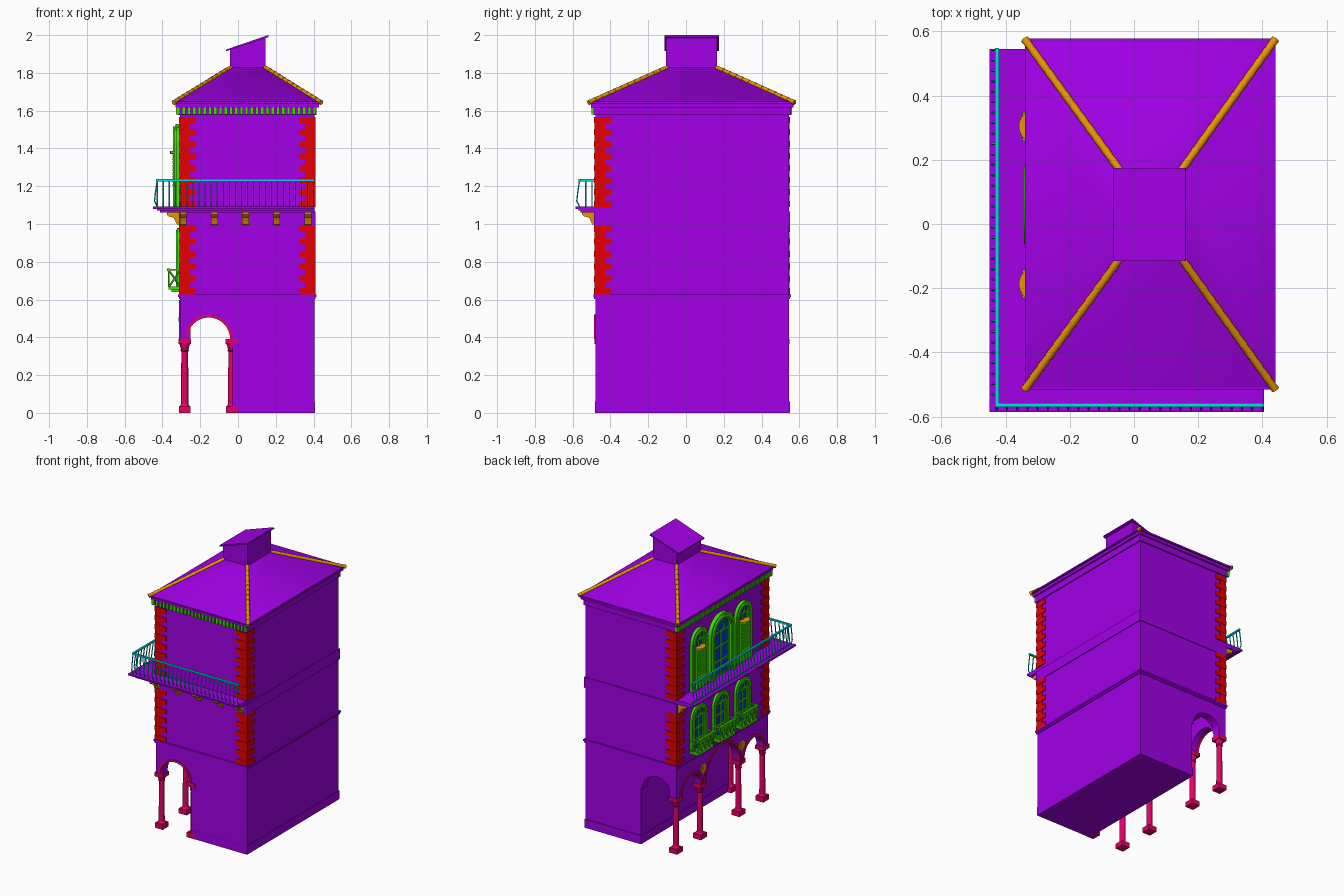
import bpy, bmesh, math
from mathutils import Vector, Matrix

old = bpy.data.objects.get("Cube")
if old:
    bpy.data.objects.remove(old)


def material(name, rgb):
    m = bpy.data.materials.new(name)
    m.use_nodes = True
    m.diffuse_color = (*rgb, 1)
    m.node_tree.nodes["Principled BSDF"].inputs["Base Color"].default_value = (*rgb, 1)
    return m


PURPLE = material("purple plaster", (0.36, 0, 0.8))
RED = material("red stone", (0.8, 0, 0))
GREEN = material("green trim", (0.05, 0.78, 0))
CYAN = material("cyan iron", (0, 0.77, 0.8))
ORANGE = material("orange clay", (0.8, 0.3, 0))
PINK = material("pink stone", (0.8, 0, 0.14))
BLUE = material("blue glass", (0, 0.05, 0.7))

# Wall planes of the house
X0, X1, Y0, Y1 = -0.307, 0.405, -0.48, 0.545


class Part:
    """Collects simple solids into one named object."""

    def __init__(self, name, mat):
        self.name, self.mat, self.bm = name, mat, bmesh.new()

    def box(self, x0, x1, y0, y1, z0, z1):
        m = Matrix.Translation(((x0 + x1) / 2, (y0 + y1) / 2, (z0 + z1) / 2))
        m = m @ Matrix.Diagonal((x1 - x0, y1 - y0, z1 - z0, 1))
        bmesh.ops.create_cube(self.bm, size=1, matrix=m)

    def ring_step(self, grow, z0, z1):
        self.box(X0 - grow, X1 + grow, Y0 - grow, Y1 + grow, z0, z1)

    def prism(self, outline, axis, a, b):
        """Extrude a (u, z) outline along x or y from a to b."""
        place = (lambda u, z, d: (d, u, z)) if axis == "x" else (lambda u, z, d: (u, d, z))
        near, far = ([self.bm.verts.new(place(u, z, d)) for u, z in outline] for d in (a, b))
        self.bm.faces.new(near)
        self.bm.faces.new(far[::-1])
        for i in range(len(near)):
            j = (i + 1) % len(near)
            self.bm.faces.new((near[j], near[i], far[i], far[j]))

    def rod(self, a, b, r, r2=None, sides=6):
        a, b = Vector(a), Vector(b)
        m = Matrix.Translation((a + b) / 2) @ (b - a).to_track_quat("Z", "Y").to_matrix().to_4x4()
        bmesh.ops.create_cone(self.bm, cap_ends=True, segments=sides, radius1=r,
                              radius2=r if r2 is None else r2, depth=(b - a).length, matrix=m)

    def lathe(self, profile, x, y, sides=16):
        for (r, z), (r2, z2) in zip(profile, profile[1:]):
            self.rod((x, y, z), (x, y, z2), r, r2, sides)

    def done(self, smooth=False):
        bmesh.ops.recalc_face_normals(self.bm, faces=self.bm.faces)
        me = bpy.data.meshes.new(self.name)
        self.bm.to_mesh(me)
        self.bm.free()
        me.materials.append(self.mat)
        ob = bpy.data.objects.new(self.name, me)
        bpy.context.collection.objects.link(ob)
        if smooth:
            bpy.ops.object.select_all(action="DESELECT")
            bpy.context.view_layer.objects.active = ob
            ob.select_set(True)
            bpy.ops.object.shade_smooth_by_angle(angle=math.radians(50))


def arc(c, z, r, n=16):
    """Half circle from the low side to the high side."""
    return [(c - r * math.cos(math.pi * i / n), z + r * math.sin(math.pi * i / n)) for i in range(n + 1)]


def window_shape(c, w, z0, top):
    return [(c - w / 2, z0)] + arc(c, top - w / 2, w / 2) + [(c + w / 2, z0)]


# Walls: solid core, loggia above arches, string courses
walls = Part("walls", PURPLE)
walls.box(-0.03, X1, Y0, Y1, 0, 0.6)
walls.ring_step(0, 0.6, 1.6)
walls.box(-0.033, X1 + 0.003, Y0 - 0.001, Y1 + 0.005, 0, 0.06)
walls.ring_step(0.011, 0.614, 0.626)
walls.ring_step(0.006, 0.602, 0.614)
walls.ring_step(0.006, 0.99, 1.065)
walls.done()

# Arcade on the left of the front, three sides
SPRING, MID = 0.392, 0.0325
col_y = [MID - 0.4825, MID - 0.215, MID + 0.215, MID + 0.4825]
arcade, archivolt = Part("arcade_walls", PURPLE), Part("arch_trim", PINK)
end_arch = (-0.155, 0.115)
side_arches = [((a + b) / 2, (b - a) / 2 - 0.022) for a, b in zip(col_y, col_y[1:])]


def arch_wall(arches, u0, u1, axis, face, inner, trim):
    bottom = [(u0, SPRING)]
    for c, r in arches:
        bottom += arc(c, SPRING, r)
        if trim:
            band = arc(c, SPRING, r + 0.013) + arc(c, SPRING, r - 0.002)[::-1]
            archivolt.prism(band, axis, face - 0.006, face + 0.012)
    arcade.prism(bottom + [(u1, SPRING), (u1, 0.605), (u0, 0.605)], axis, face, inner)


arch_wall([end_arch], X0, -0.03, "y", Y0, Y0 + 0.055, True)
arch_wall([end_arch], X0, -0.03, "y", Y1, Y1 - 0.055, False)
arch_wall(side_arches, Y0, Y1, "x", X0, X0 + 0.055, True)
arcade.done()
archivolt.done(True)

# Columns, plus one engaged against the inner wall
columns = Part("columns", PINK)
profile = [(0.029, 0.02), (0.029, 0.032), (0.022, 0.042), (0.02, 0.05), (0.018, 0.325),
           (0.023, 0.33), (0.02, 0.337), (0.029, 0.368)]
for x, y in [(-0.282, y) for y in col_y] + [(-0.033, col_y[0])]:
    columns.box(x - 0.031, x + 0.031, y - 0.033, y + 0.033, 0, 0.034)
    columns.lathe(profile, x, y)
    columns.box(x - 0.033, x + 0.033, y - 0.034, y + 0.034, 0.364, SPRING)
columns.done(True)

# Medallions between the side arches
medallions = Part("medallions", ORANGE)
for y in col_y[1:3]:
    for r, d in ((0.034, 0.003), (0.024, 0.005), (0.012, 0.007)):
        medallions.rod((X0 + 0.01, y, 0.495), (X0 - d, y, 0.495), r, sides=20)
medallions.done(True)

# Corner quoins, alternating long and short blocks
quoins = Part("quoins", RED)
for z0, z1, n in ((0.627, 0.99, 11), (1.09, 1.567, 15)):
    h = (z1 - z0) / n
    for i in range(n):
        w = 0.082 if i % 2 == 0 else 0.05
        p = 0.006 if i % 2 == 0 else 0.004
        za, zb = z0 + i * h, z0 + i * h + h
        for y in ((Y0 - p, Y0 + w), (Y1 - w, Y1 + p)):
            quoins.box(X0 - p, X0 + w, *y, za, zb)
        quoins.box(X1 - w, X1 + p, Y0 - p, Y0 + w, za, zb)
quoins.done()

# Cornice and dentils
cornice = Part("cornice", PURPLE)
for grow, z0, z1 in ((0.01, 1.577, 1.618), (0.023, 1.618, 1.637), (0.033, 1.637, 1.648)):
    cornice.ring_step(grow, z0, z1)
cornice.done()
dentils = Part("dentils", GREEN)
for i in range(27):
    x = X0 - 0.016 + i * 0.0277
    dentils.box(x, x + 0.017, Y0 - 0.021, Y0, 1.58, 1.62)
for i in range(38):
    y = Y0 - 0.016 + i * 0.0281
    dentils.box(X0 - 0.021, X0, y, y + 0.017, 1.58, 1.62)
dentils.done()

# Hipped roof with a lantern and a sloping lid
roof = Part("roof", PURPLE)
eave = [(-0.34, -0.515), (0.44, -0.515), (0.44, 0.575), (-0.34, 0.575)]
peak = [(-0.042, -0.105), (0.146, -0.105), (0.146, 0.165), (-0.042, 0.165)]
low, high = ([roof.bm.verts.new((x, y, z)) for x, y in ring] for ring, z in ((eave, 1.645), (peak, 1.828)))
for i in range(4):
    j = (i + 1) % 4
    roof.bm.faces.new((low[i], low[j], high[j], high[i]))
roof.bm.faces.new(low[::-1])
roof.bm.faces.new(high)
roof.done(True)
lantern = Part("roof_lantern", PURPLE)
lantern.prism([(-0.042, 1.8), (0.146, 1.8), (0.146, 1.988), (-0.042, 1.922)], "y", -0.105, 0.163)
lantern.prism([(-0.062, 1.915), (0.162, 1.99), (0.16, 2.0), (-0.065, 1.923)], "y", -0.115, 0.175)
lantern.done()

# Overlapping ridge tiles on the hips
tiles = Part("ridge_tiles", ORANGE)
for e, p in zip(eave, peak):
    a, b = Vector((*e, 1.643)), Vector((*p, 1.826))
    for i in range(12):
        tiles.rod(a.lerp(b, i / 12), a.lerp(b, (i + 1.15) / 12), 0.0135, 0.011, 10)
tiles.done(True)

# Balcony floor wrapping the front and the window side
floor = Part("balcony_floor", PURPLE)
for out, z0, z1 in ((0.078, 1.062, 1.072), (0.09, 1.072, 1.08), (0.105, 1.08, 1.092)):
    e = out * 1.36
    floor.box(X0 - e, X1, Y0 - out, Y0, z0, z1)
    floor.box(X0 - e, X0, Y0 - out, Y1, z0, z1)
floor.done()

# Scrolled brackets below the balcony
brackets = Part("balcony_brackets", ORANGE)
scroll = [(0, 0.995), (0.016, 0.997), (0.024, 1.015), (0.034, 1.034), (0.06, 1.04), (0.07, 1.05), (0.07, 1.064), (0, 1.064)]
for i in range(5):
    x = -0.29 + i * 0.165
    brackets.prism([(Y0 - u, z) for u, z in scroll], "x", x - 0.018, x + 0.018)
for i in range(7):
    y = -0.45 + i * 0.161
    brackets.prism([(X0 - u, z) for u, z in scroll], "y", y - 0.018, y + 0.018)
brackets.done()

# Railing with bellied balusters
rail = Part("balcony_railing", CYAN)
RX, RY, TOP = -0.427, -0.563, 1.232
rail.box(RX - 0.006, X1, RY - 0.006, RY + 0.006, TOP - 0.006, TOP + 0.005)
rail.box(RX - 0.006, RX + 0.006, RY, Y1 + 0.003, TOP - 0.006, TOP + 0.005)
belly = [(0, 1.09), (0.015, 1.12), (0.01, 1.165), (0, TOP)]


def baluster(x, y, dx, dy):
    pts = [(x + dx * o, y + dy * o, z) for o, z in belly]
    for a, b in zip(pts, pts[1:]):
        rail.rod(a, b, 0.0037, sides=5)


for i in range(27):
    baluster(RX + i * 0.0318, RY, 0, -1)
for i in range(1, 35):
    baluster(RX, RY + i * 0.0325, -1, 0)
rail.done()

# Arched windows: side pair and centre above, three equal ones below
frames, glass = Part("window_frames", GREEN), Part("window_glass", BLUE)


def window(c, w, z0, top, depth, rim):
    inner = window_shape(c, w - 2 * rim, z0, top - rim)
    frames.prism(window_shape(c, w, z0, top) + inner[::-1], "x", X0, X0 - depth * 0.7)
    thin = window_shape(c, w - rim * 0.6, z0, top - rim * 0.3)
    frames.prism(thin + window_shape(c, w - rim * 1.5, z0, top - rim * 0.75)[::-1], "x", X0, X0 - depth)
    glass.prism(inner, "x", X0, X0 - 0.004)
    spring, half = top - w / 2, w / 2 - rim
    for u in (-half + 0.008, 0, half - 0.008):
        frames.box(X0 - 0.011, X0, c + u - 0.006, c + u + 0.006, z0, spring)
    for k in range(4):
        z = z0 + (spring - z0) * k / 3
        frames.box(X0 - 0.01, X0, c - half, c + half, z - 0.005, z + 0.007)
    # Round tracery in the head
    r = half * 0.5
    ring = [[(c + q * math.cos(t * math.pi / 10), spring + half * 0.45 + q * math.sin(t * math.pi / 10))
             for t in range(21)] for q in (r, r - 0.009)]
    frames.prism(ring[0] + ring[1][::-1], "x", X0 - 0.003, X0 - 0.011)


window_y = (-0.187, 0.06, 0.304)
for c in window_y:
    window(c, 0.175, 0.66, 0.978, 0.022, 0.034)
    mid = c == window_y[1]
    window(c, 0.27 if mid else 0.175, 1.09, 1.53 if mid else 1.515, 0.036 if mid else 0.028, 0.042 if mid else 0.036)
frames.done()
glass.done()

# Rounded louvred shutters with thin clay caps in the upper side windows
shutters, caps = Part("window_shutters", GREEN), Part("shutter_caps", ORANGE)
for c in (window_y[0], window_y[2]):
    for i in range(9):
        z = 1.2 + i * 0.02
        shutters.box(X0 - 0.04, X0, c - 0.045, c + 0.045, z, z + 0.013)
    shutters.box(X0 - 0.03, X0, c - 0.05, c + 0.05, 1.1, 1.37)
    shutters.rod((X0, c, 1.37), (X0, c, 1.384), 0.052, sides=20)
    caps.rod((X0, c, 1.384), (X0, c, 1.3855), 0.052, sides=20)
shutters.done()
caps.done()

# Small balconettes below the lower windows
nettes = Part("window_balconettes", GREEN)
for c in window_y:
    a, b, xo = c - 0.087, c + 0.087, X0 - 0.062
    nettes.box(X0 - 0.045, X0, a + 0.015, b - 0.015, 0.64, 0.652)
    nettes.box(xo, X0, a, b, 0.652, 0.668)
    nettes.box(xo - 0.006, xo + 0.008, a, b, 0.752, 0.764)
    for y in (a, b):
        nettes.box(xo, X0, y - 0.004, y + 0.004, 0.754, 0.763)
        for z, z2 in ((0.668, 0.754), (0.754, 0.668)):
            nettes.rod((xo + 0.004, y, z), (X0, y, z2), 0.005)
    for i in range(4):
        y, y2 = a + i * 0.0435, a + i * 0.0435 + 0.0435
        nettes.rod((xo + 0.003, y, 0.668), (xo + 0.003, y2, 0.754), 0.005)
        nettes.rod((xo + 0.003, y2, 0.668), (xo + 0.003, y, 0.754), 0.005)
        nettes.rod((xo + 0.003, y, 0.668), (xo + 0.003, y, 0.754), 0.005)
    nettes.rod((xo + 0.003, b, 0.668), (xo + 0.003, b, 0.754), 0.005)
nettes.done()
